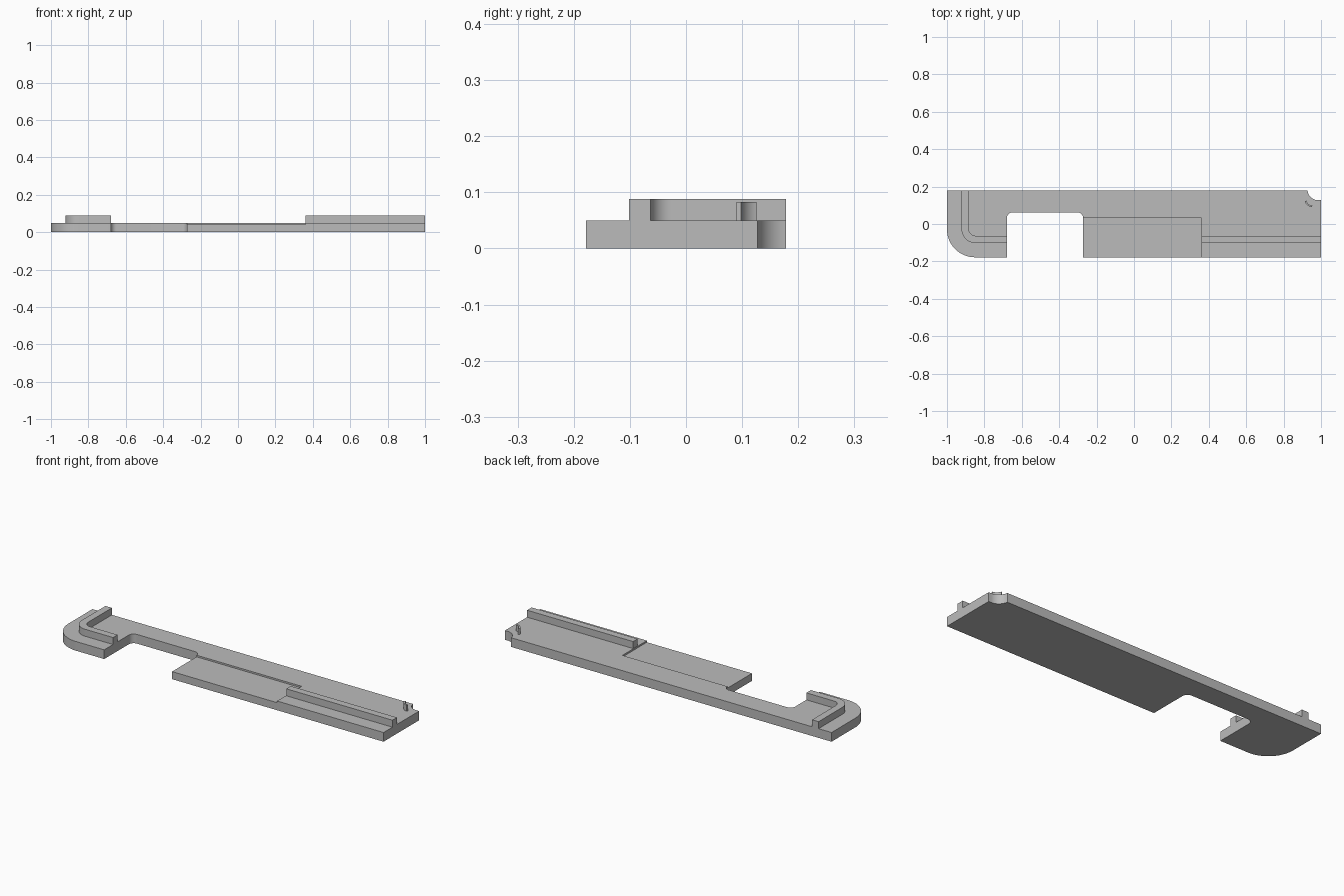
import bpy, bmesh, math

cube = bpy.data.objects.get("Cube")
if cube:
    bpy.data.objects.remove(cube, do_unlink=True)

grey = bpy.data.materials.new("plain grey")
grey.use_nodes = True
grey.diffuse_color = (0.5, 0.5, 0.5, 1)
grey.node_tree.nodes["Principled BSDF"].inputs["Base Color"].default_value = (0.5, 0.5, 0.5, 1)

PLATE_TOP, RAIL_TOP = 0.05, 0.088
BACK, FRONT = 0.178, -0.178


def arc(cx, cy, r, start, end, steps=12):
    """Points along an arc, angles in degrees."""
    angles = [math.radians(start + (end - start) * i / steps) for i in range(steps + 1)]
    return [(cx + r * math.cos(a), cy + r * math.sin(a)) for a in angles]


def prism(name, outline, z0, z1):
    """Extrude a closed flat outline between two heights."""
    bm = bmesh.new()
    base = bm.faces.new([bm.verts.new((x, y, z0)) for x, y in outline])
    new = bmesh.ops.extrude_face_region(bm, geom=[base])["geom"]
    bmesh.ops.translate(bm, vec=(0, 0, z1 - z0),
                        verts=[v for v in new if isinstance(v, bmesh.types.BMVert)])
    bmesh.ops.recalc_face_normals(bm, faces=bm.faces)
    mesh = bpy.data.meshes.new(name)
    bm.to_mesh(mesh)
    bm.free()
    mesh.materials.append(grey)
    obj = bpy.data.objects.new(name, mesh)
    bpy.context.collection.objects.link(obj)
    return obj


def box(x0, x1, y0, y1):
    return [(x0, y0), (x1, y0), (x1, y1), (x0, y1)]


# Base plate: rounded front corner, front cut-out and scooped back corner
gap_l, gap_r, gap_y, r = -0.68, -0.272, 0.062, 0.03
outline = [(-1, BACK)]
outline += arc(-0.85, FRONT + 0.15, 0.15, 180, 270, 20)
outline += [(gap_l, FRONT)]
outline += arc(gap_l + r, gap_y - r, r, 180, 90)
outline += arc(gap_r - r, gap_y - r, r, 90, 0)
outline += [(gap_r, FRONT), (1, FRONT), (1, 0.127)]
outline += arc(0.985, 0.184, 0.057, 270, 186)
plate = prism("base_plate", outline, 0, PLATE_TOP)

# Shallow recess beside the cut-out
cutter = prism("recess_cutter", box(-0.4, 0.36, -0.3, gap_y - r), 0.041, 0.1)
cutter.hide_render = True
cut = plate.modifiers.new("recess", "BOOLEAN")
cut.object, cut.operation, cut.solver = cutter, "DIFFERENCE", "EXACT"
bpy.context.view_layer.objects.active = plate
bpy.ops.object.modifier_apply(modifier=cut.name)
bpy.data.objects.remove(cutter, do_unlink=True)

# Bent rail around the rounded end
rail_x, rail_y, bend, width = -0.922, -0.102, 0.075, 0.039
cx, cy = rail_x + bend, rail_y + bend
rail = [(rail_x, BACK)] + arc(cx, cy, bend, 180, 270) + [(gap_l, rail_y), (gap_l, rail_y + width)]
rail += arc(cx, cy, bend - width, 270, 180) + [(rail_x + width, BACK)]
bent_rail = prism("bent_rail", rail, PLATE_TOP, RAIL_TOP)

# Straight rail along the front
straight_rail = prism("straight_rail", box(0.362, 1, rail_y, rail_y + width), PLATE_TOP, RAIL_TOP)

# Thin curved tab near the scooped corner
tab = arc(0.955, 0.133, 0.043, 195, 265) + arc(0.957, 0.135, 0.037, 265, 195)
curved_tab = prism("curved_tab", tab, PLATE_TOP, 0.083)

# Smooth the curves, keep the edges crisp
bpy.ops.object.select_all(action="DESELECT")
for obj in (plate, bent_rail, straight_rail, curved_tab):
    obj.select_set(True)
bpy.context.view_layer.objects.active = plate
bpy.ops.object.shade_smooth_by_angle(angle=math.radians(30))
